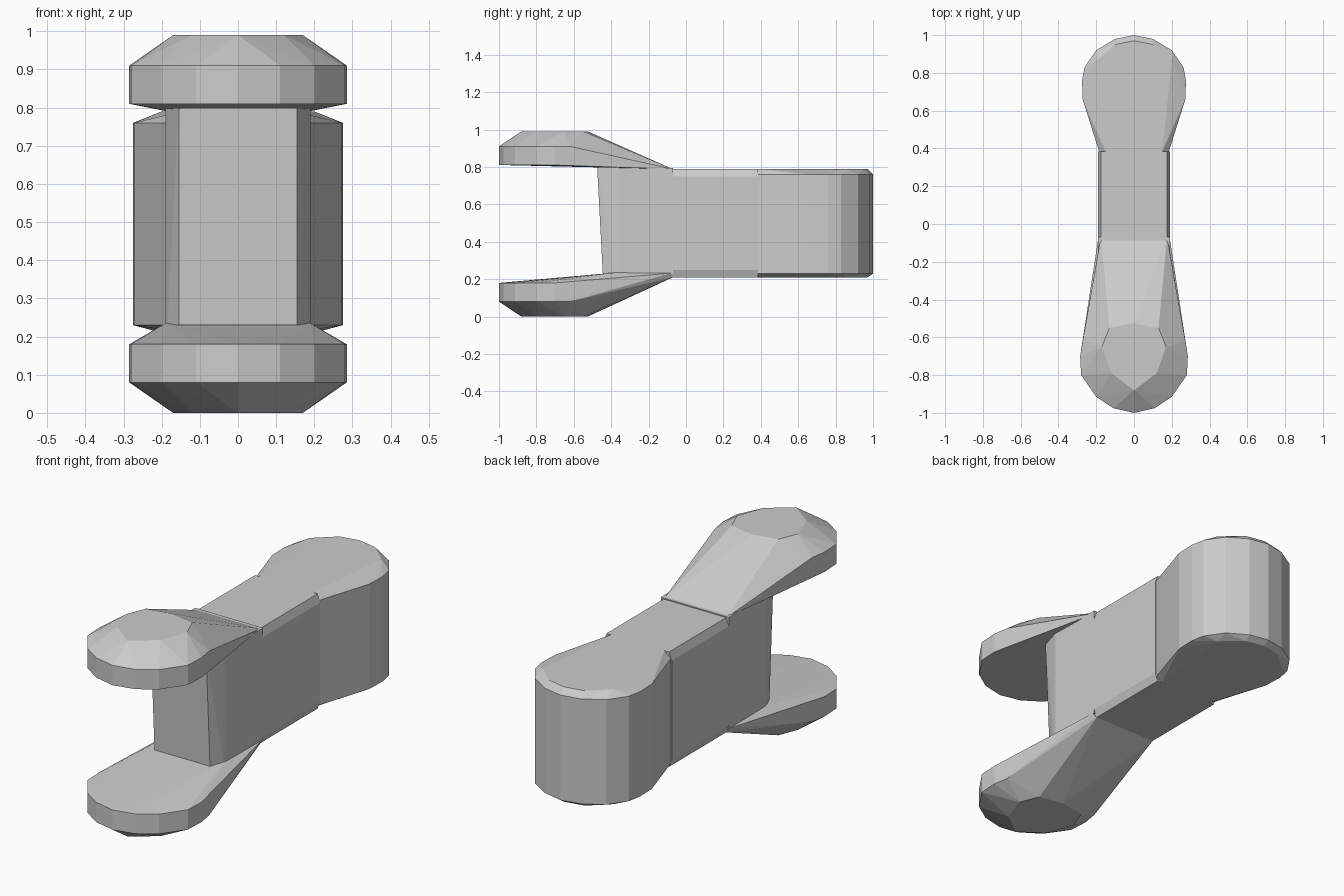
import bpy, bmesh, math

if "Cube" in bpy.data.objects:
    bpy.data.objects.remove(bpy.data.objects["Cube"])


def ring(half, z):
    """Mirror a half outline of (x, y) across x = 0 at height z."""
    return [(s * x, y, z) for x, y in half for s in (1, -1)]


def hull(name, points):
    """Flat-shaded convex part wrapped around the given points."""
    bm = bmesh.new()
    for p in points:
        bm.verts.new(p)
    bmesh.ops.remove_doubles(bm, verts=bm.verts[:], dist=0.0005)
    res = bmesh.ops.convex_hull(bm, input=bm.verts[:])
    junk = [v for v in bm.verts if not v.link_faces]
    bmesh.ops.delete(bm, geom=junk, context='VERTS')
    bmesh.ops.dissolve_limit(bm, angle_limit=math.radians(1),
                             verts=bm.verts[:], edges=bm.edges[:])
    bmesh.ops.recalc_face_normals(bm, faces=bm.faces[:])
    me = bpy.data.meshes.new(name)
    bm.to_mesh(me)
    bm.free()
    ob = bpy.data.objects.new(name, me)
    bpy.context.collection.objects.link(ob)
    return ob


# Front web of the link, leaning slightly forward at the top
web = []
for z, y in ((0.23, -0.445), (0.80, -0.475)):
    web += ring([(0.155, y), (0.185, -0.38), (0.19, -0.36)], z)
for z in (0.23, 0.795):
    web += ring([(0.19, -0.07)], z)
hull("front_web", web)

# Straight middle block with bevelled long edges
mid = []
for y in (-0.08, 0.385):
    for x, z in ((0.19, 0.25), (0.175, 0.21), (0.19, 0.75), (0.175, 0.79)):
        mid += ring([(x, y)], z)
hull("middle_block", mid)

# Rounded rear knuckle
outer = [(0.185, 0.385), (0.272, 0.66), (0.275, 0.76), (0.262, 0.83),
         (0.2, 0.92), (0.1, 0.98), (0, 1.0)]
rear = ring(outer, 0.23) + ring(outer, 0.76)
inner = [(0.15, 0.385), (0.2, 0.86), (0.1, 0.95), (0, 0.97)]
rear += ring(inner, 0.21) + ring(inner, 0.79)
hull("rear_knuckle", rear)

# Fork paddles: rounded pad, sloped crown and a tapering tail
pad = [(0.272, -0.62), (0.285, -0.70), (0.28, -0.80), (0.2, -0.915),
       (0.11, -0.975), (0, -1.0)]
crown = [(0, -0.525), (0.13, -0.55), (0.17, -0.65), (0.12, -0.79), (0, -0.88)]

hull("upper_fork",
     ring(pad, 0.81) + ring(pad, 0.91) + ring(crown, 0.99)
     + ring([(0.19, -0.15)], 0.798) + ring([(0.165, -0.15)], 0.81)
     + ring([(0.175, -0.07)], 0.788))

hull("lower_fork",
     ring(pad, 0.18) + ring(pad, 0.08) + ring(crown, 0.0)
     + ring([(0.19, -0.38)], 0.235) + ring([(0.19, -0.08)], 0.232)
     + ring([(0.175, -0.07)], 0.21))
